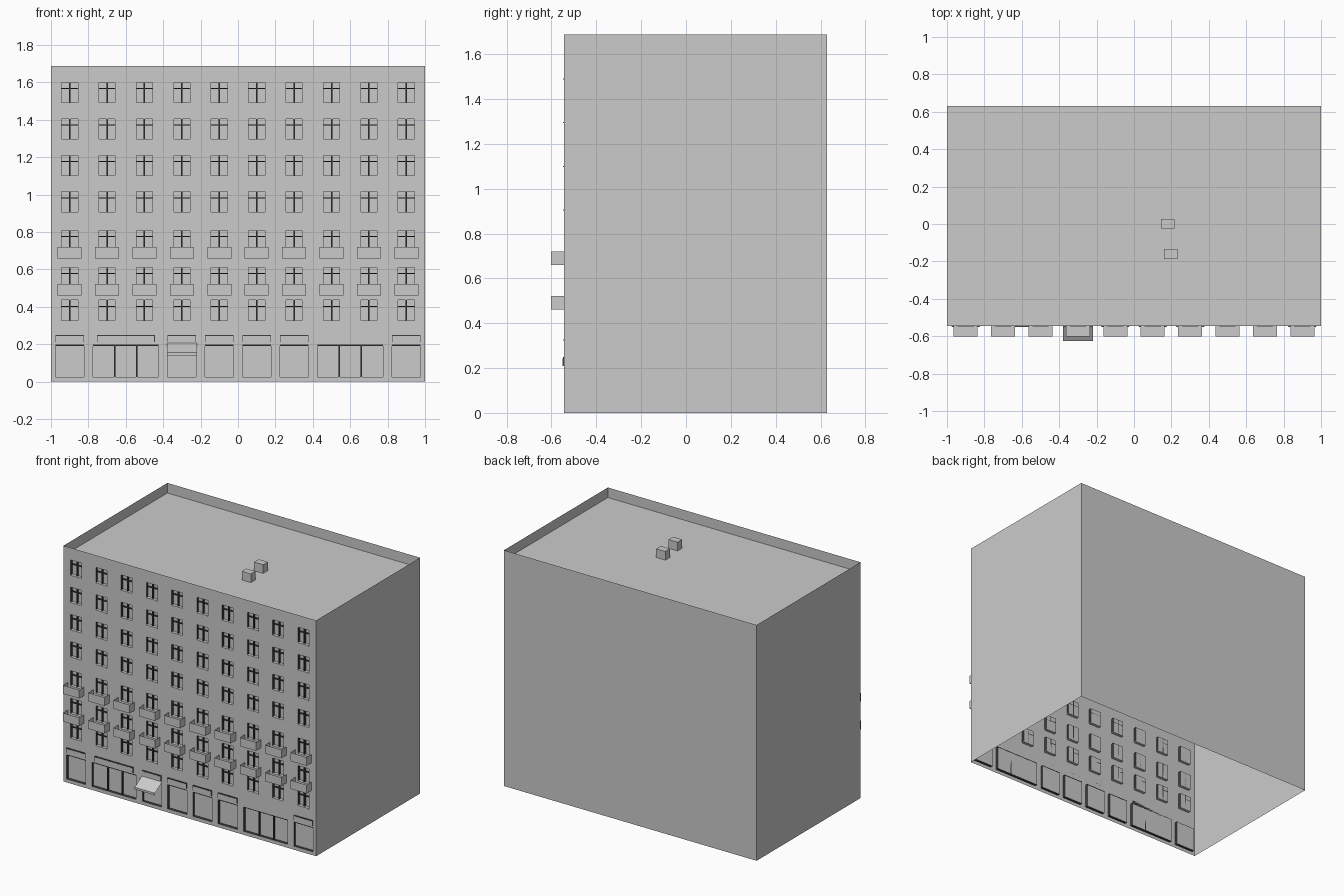
import bpy
import bmesh

cube = bpy.data.objects.get("Cube")
if cube:
    bpy.data.objects.remove(cube, do_unlink=True)


def material(name, value):
    colour = (value, value, value, 1)
    mat = bpy.data.materials.new(name)
    mat.use_nodes = True
    mat.diffuse_color = colour
    mat.node_tree.nodes["Principled BSDF"].inputs["Base Color"].default_value = colour
    return mat


grey = material("plain grey", 0.6)
dark = material("dark frame", 0.05)

FRONT, BACK, SIDE = -0.545, 0.63, 1.0
TOP, ROOF, RIM, BAND = 1.687, 1.615, 0.012, 0.29
DEPTH = 0.02
PANE = FRONT + DEPTH

# Window grid and shop bays
columns = [-0.9 + 0.2 * i for i in range(10)]
window_tops = [0.435, 0.61, 0.808, 1.015, 1.21, 1.405, 1.6]
WIN_W, WIN_H = 0.087, 0.11
shops = [(x, 0.152) for x in (-0.9, -0.3, -0.1, 0.1, 0.3, 0.9)]
wide_shops = [(-0.6, 0.35), (0.6, 0.35)]
SHOP_LOW, SHOP_HIGH = 0.025, 0.198


def quad(bm, *points):
    bm.faces.new([bm.verts.new(p) for p in points])


def box(bm, x0, x1, y0, y1, z0, z1):
    ret = bmesh.ops.create_cube(bm, size=1)
    for v in ret["verts"]:
        v.co.x = x1 if v.co.x > 0 else x0
        v.co.y = y1 if v.co.y > 0 else y0
        v.co.z = z1 if v.co.z > 0 else z0


def finish(name, bm, *mats):
    mesh = bpy.data.meshes.new(name)
    bm.to_mesh(mesh)
    bm.free()
    for mat in mats:
        mesh.materials.append(mat)
    obj = bpy.data.objects.new(name, mesh)
    bpy.context.collection.objects.link(obj)


def front_band(name, z0, z1, spans_x, spans_z):
    """Strip of front wall with a recessed pane at each crossing of the spans."""
    bm = bmesh.new()
    xs = sorted([-SIDE, SIDE] + [e for s in spans_x for e in s])
    zs = sorted([z0, z1] + [e for s in spans_z for e in s])
    grid = [[bm.verts.new((x, FRONT, z)) for x in xs] for z in zs]
    openings = []
    for j in range(len(zs) - 1):
        for i in range(len(xs) - 1):
            f = bm.faces.new((grid[j][i], grid[j][i + 1],
                              grid[j + 1][i + 1], grid[j + 1][i]))
            if i % 2 and j % 2:
                openings.append(f)
    for f in bmesh.ops.extrude_discrete_faces(bm, faces=openings)["faces"]:
        for v in f.verts:
            v.co.y = PANE
    # Reveals around the panes are dark
    bm.normal_update()
    for f in bm.faces:
        f.material_index = int(abs(f.normal.y) < 0.5)
    finish(name, bm, grey, dark)


def span(x, w):
    return (x - w / 2, x + w / 2)


front_band("shop_front_wall", 0, BAND, [span(*s) for s in shops + wide_shops],
           [(SHOP_LOW, SHOP_HIGH)])
front_band("window_wall", BAND, TOP, [span(x, WIN_W) for x in columns],
           [(t - WIN_H, t) for t in window_tops])

# Side and back walls, an open shell below
bm = bmesh.new()
quad(bm, (SIDE, FRONT, 0), (SIDE, BACK, 0), (SIDE, BACK, TOP), (SIDE, FRONT, TOP))
quad(bm, (SIDE, BACK, 0), (-SIDE, BACK, 0), (-SIDE, BACK, TOP), (SIDE, BACK, TOP))
quad(bm, (-SIDE, BACK, 0), (-SIDE, FRONT, 0), (-SIDE, FRONT, TOP), (-SIDE, BACK, TOP))
finish("outer_walls", bm, grey)

# Roof: top face inset for the parapet rim, then sunk
bm = bmesh.new()
quad(bm, (-SIDE, FRONT, TOP), (SIDE, FRONT, TOP), (SIDE, BACK, TOP), (-SIDE, BACK, TOP))
bm.faces.ensure_lookup_table()
roof = bm.faces[0]
bmesh.ops.inset_region(bm, faces=[roof], thickness=RIM,
                       use_boundary=True, use_even_offset=True)
sunk = bmesh.ops.extrude_discrete_faces(bm, faces=[roof])["faces"][0]
for v in sunk.verts:
    v.co.z = ROOF
finish("roof_and_parapet", bm, grey)

# Roof vents
bm = bmesh.new()
for x, y in ((0.18, 0.002), (0.196, -0.16)):
    box(bm, x - 0.036, x + 0.036, y - 0.026, y + 0.026, ROOF, ROOF + 0.062)
finish("roof_vents", bm, grey)

# Window bars and sills
bars, sills = bmesh.new(), bmesh.new()
for x in columns:
    a, b = span(x, WIN_W)
    for t in window_tops:
        low = t - WIN_H
        box(bars, x - 0.004, x + 0.004, PANE - 0.012, PANE, low, t)
        box(bars, a, b, PANE - 0.01, PANE, t - 0.036, t - 0.03)
        box(sills, a, b, FRONT - 0.003, PANE, low - 0.003, low + 0.002)
finish("window_bars", bars, dark)
finish("window_sills", sills, grey)

# Shop mullions, top bars, and sign plates on dark backings
bars, backings, signs = bmesh.new(), bmesh.new(), bmesh.new()
for x, w in shops + wide_shops:
    a, b = span(x, w)
    box(bars, a, b, PANE - 0.012, PANE, SHOP_HIGH - 0.007, SHOP_HIGH)
    if w > 0.2:
        for m in (x - w / 6, x + w / 6):
            box(bars, m - 0.004, m + 0.004, PANE - 0.012, PANE, SHOP_LOW, SHOP_HIGH)
    if x != 0.6:
        a, b = span(x, min(w, 0.31))
        box(backings, a, b, FRONT - 0.004, FRONT, 0.211, 0.25)
        box(signs, a + 0.003, b - 0.003, FRONT - 0.005, FRONT, 0.21, 0.243)
finish("shop_bars", bars, dark)
finish("sign_backings", backings, dark)
finish("sign_plates", signs, grey)

# Balconies: thin open trays of floor, front panel and two side panels
bm = bmesh.new()
OUT, HALF = -0.602, 0.064
for x in columns:
    for z in (0.461, 0.659):
        l, r, h = x - HALF, x + HALF, z + 0.061
        quad(bm, (l, OUT, z), (r, OUT, z), (r, OUT, h), (l, OUT, h))
        quad(bm, (r, OUT, z), (r, FRONT, z), (r, FRONT, h), (r, OUT, h))
        quad(bm, (l, FRONT, z), (l, OUT, z), (l, OUT, h), (l, FRONT, h))
        quad(bm, (l, OUT, z), (r, OUT, z), (r, FRONT, z), (l, FRONT, z))
bmesh.ops.remove_doubles(bm, verts=bm.verts, dist=0.0005)
finish("balconies", bm, grey)

# Entrance awning: sloping sheet with a hanging edge
bm = bmesh.new()
rail = [(FRONT, 0.205), (-0.625, 0.155), (-0.625, 0.14)]
rows = [[bm.verts.new((x, y, z)) for x in (-0.38, -0.22)] for y, z in rail]
for upper, lower in zip(rows, rows[1:]):
    bm.faces.new((lower[0], lower[1], upper[1], upper[0]))
finish("entrance_awning", bm, grey)
